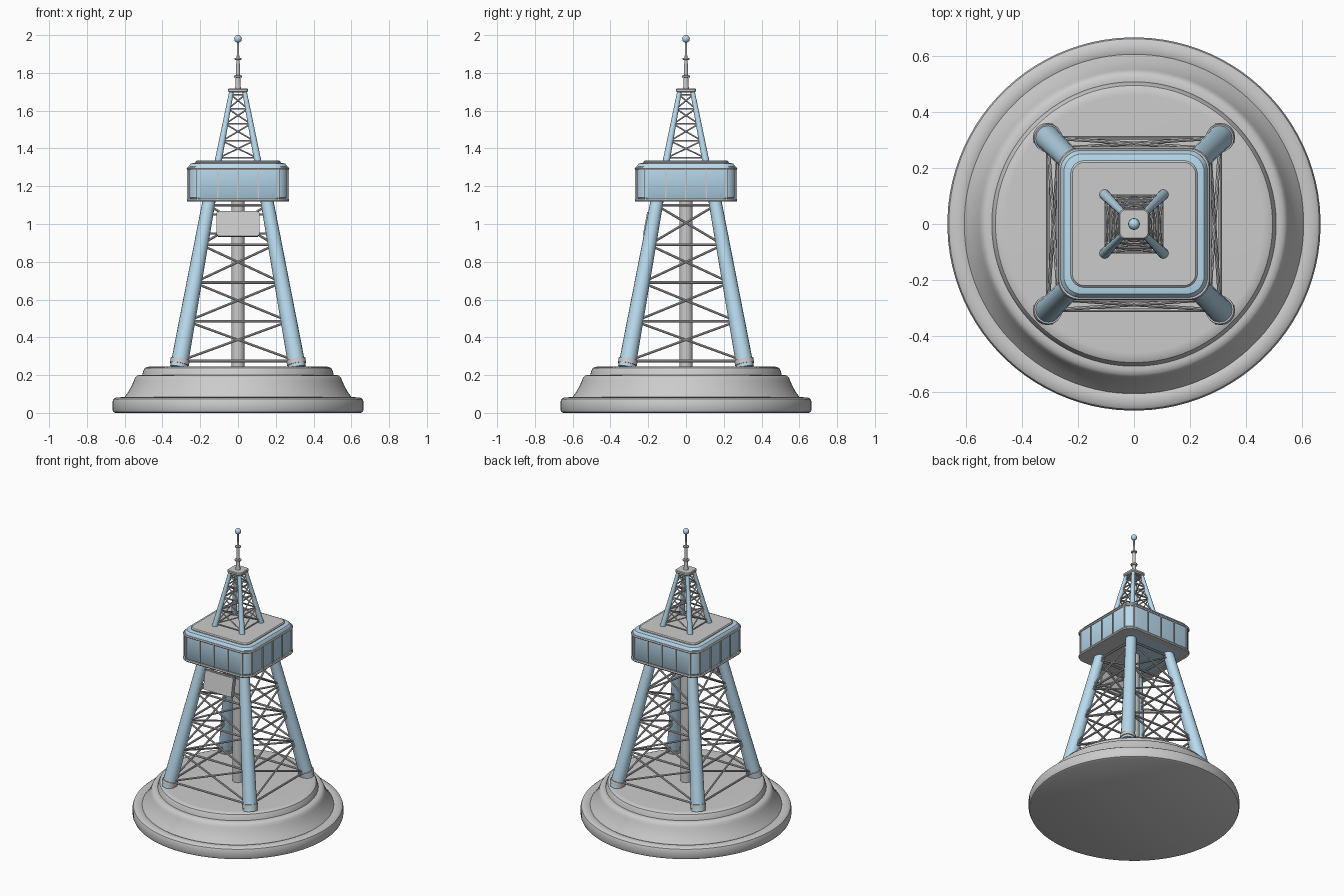
import bpy, bmesh, math
from mathutils import Vector, Matrix

if "Cube" in bpy.data.objects:
    bpy.data.objects.remove(bpy.data.objects["Cube"])

blue = bpy.data.materials.new("pale_blue")
blue.diffuse_color = (0.48, 0.70, 0.85, 1)
blue.use_nodes = True
blue.node_tree.nodes["Principled BSDF"].inputs["Base Color"].default_value = blue.diffuse_color


def finish(name, bm, mat=None, angle=35):
    bmesh.ops.recalc_face_normals(bm, faces=bm.faces[:])
    me = bpy.data.meshes.new(name)
    bm.to_mesh(me)
    bm.free()
    ob = bpy.data.objects.new(name, me)
    bpy.context.collection.objects.link(ob)
    if mat:
        me.materials.append(mat)
    bpy.ops.object.select_all(action='DESELECT')
    ob.select_set(True)
    bpy.context.view_layer.objects.active = ob
    bpy.ops.object.shade_smooth_by_angle(angle=math.radians(angle))
    return ob


def loft(name, levels, n=8, mat=None):
    """Stack of rounded squares (half width, corner radius, z); equal values give a circle."""
    bm = bmesh.new()
    rings = []
    for h, r, z in levels:
        ring = []
        for i in range(4 * n):
            a = (i + 0.5) / n * math.pi / 2
            cx = (h - r) * (1 if math.cos(a) > 0 else -1)
            cy = (h - r) * (1 if math.sin(a) > 0 else -1)
            ring.append(bm.verts.new((cx + r * math.cos(a), cy + r * math.sin(a), z)))
        rings.append(ring)
    for a, b in zip(rings, rings[1:]):
        for i in range(4 * n):
            j = (i + 1) % (4 * n)
            bm.faces.new((a[i], a[j], b[j], b[i]))
    bm.faces.new(rings[0])
    bm.faces.new(rings[-1])
    return finish(name, bm, mat)


def lathe(name, prof, n=8, mat=None):
    return loft(name, [(r, r, z) for r, z in prof], n, mat)


def rod(bm, p, q, r1, r2=None, seg=8):
    p, q = Vector(p), Vector(q)
    d = q - p
    m = Matrix.Translation((p + q) / 2) @ d.to_track_quat('Z', 'Y').to_matrix().to_4x4()
    bmesh.ops.create_cone(bm, cap_ends=True, segments=seg, radius1=r1,
                          radius2=r1 if r2 is None else r2, depth=d.length, matrix=m)


def leg_x(z):
    """Distance of a leg axis from the centre planes at height z."""
    return 0.312 - 0.182 * (z - 0.25) if z < 1.2 else 0.105 - 0.19 * (z - 1.33)


CORNERS = [(1, 1), (-1, 1), (-1, -1), (1, -1)]


def at(c, z):
    return Vector((c[0] * leg_x(z), c[1] * leg_x(z), z))


# Stepped round base
lathe("base", [(0.65, 0), (0.66, 0.005), (0.665, 0.016), (0.665, 0.06), (0.66, 0.073), (0.648, 0.081),
               (0.618, 0.083), (0.605, 0.078), (0.60, 0.085), (0.582, 0.11), (0.565, 0.14), (0.552, 0.17),
               (0.545, 0.187), (0.535, 0.197), (0.52, 0.201), (0.507, 0.201), (0.502, 0.222),
               (0.494, 0.237), (0.48, 0.244), (0.46, 0.245)], 24)


# Legs of both tiers, and foot collars
def legs(name, z1, z2, r1, r2, mat=None):
    bm = bmesh.new()
    for c in CORNERS:
        rod(bm, at(c, z1), at(c, z2), r1, r2, 16)
    finish(name, bm, mat)


legs("lower_legs", 0.24, 1.15, 0.046, 0.034, blue)
legs("upper_legs", 1.32, 1.705, 0.019, 0.012, blue)
legs("foot_collars", 0.258, 0.284, 0.051, 0.051)


# Cross bracing on the four sides of each tier
def lattice(name, zs, r):
    bm = bmesh.new()
    for k in range(4):
        a, b = CORNERS[k], CORNERS[(k + 1) % 4]
        for z in zs:
            rod(bm, at(a, z), at(b, z), r)
        for z0, z1 in zip(zs, zs[1:]):
            rod(bm, at(a, z0), at(b, z1), r * 0.9)
            rod(bm, at(b, z0), at(a, z1), r * 0.9)
    finish(name, bm)


lattice("lower_bracing", (0.275, 0.485, 0.69, 0.89, 1.10), 0.007)
lattice("upper_bracing", (1.35, 1.44, 1.53, 1.61, 1.685), 0.0045)

# Central lift shaft
lathe("lift_shaft", [(0.035, 0.24), (0.035, 1.13)], 6)

# Observation deck: body, rails, roof
loft("deck_body", [(0.22, 0.05, 1.118), (0.25, 0.065, 1.12), (0.264, 0.075, 1.14), (0.264, 0.075, 1.285),
                   (0.262, 0.073, 1.305), (0.25, 0.065, 1.32), (0.225, 0.05, 1.325)], 8, blue)
for name, z in (("deck_lower_rail", 1.125), ("deck_upper_rail", 1.293)):
    loft(name, [(0.25, 0.065, z - 0.007), (0.268, 0.075, z - 0.007), (0.272, 0.079, z),
                (0.268, 0.075, z + 0.007), (0.25, 0.065, z + 0.007)], 8)
loft("deck_roof", [(0.226, 0.05, 1.315), (0.226, 0.05, 1.33), (0.22, 0.045, 1.336)], 8)

# Window mullions around the deck
bm = bmesh.new()
for k in range(4):
    turn = Matrix.Rotation(k * math.pi / 2, 4, 'Z')
    for x in (-0.215, -0.108, 0, 0.108, 0.215):
        y = -0.264 if abs(x) < 0.2 else -0.260
        bmesh.ops.create_cube(bm, size=1, matrix=turn @ Matrix.Translation((x, y, 1.209))
                              @ Matrix.Diagonal((0.008, 0.012, 0.16, 1)))
finish("window_mullions", bm)

# Tilted blank panel on the front, with its bracket behind
tilt = Matrix.Translation((0, -0.202, 1.0)) @ Matrix.Rotation(-0.18, 4, 'X')
bm = bmesh.new()
bmesh.ops.create_cube(bm, size=1, matrix=tilt @ Matrix.Diagonal((0.226, 0.03, 0.135, 1)))
bmesh.ops.bevel(bm, geom=bm.edges[:], offset=0.006, segments=2, affect='EDGES')
finish("front_panel", bm)
bm = bmesh.new()
for z in (0.95, 1.05):
    y = -leg_x(z)
    rod(bm, (-leg_x(z), y, z), (leg_x(z), y, z), 0.006)
finish("panel_brackets", bm)

# Cap plate, mast with collars, and ball
loft("cap_plate", [(0.046, 0.018, 1.695), (0.054, 0.022, 1.702), (0.054, 0.022, 1.713), (0.05, 0.02, 1.717)], 4)
lathe("mast", [(0.017, 1.71), (0.014, 1.73), (0.012, 1.775), (0.021, 1.777), (0.021, 1.786), (0.011, 1.788),
               (0.009, 1.868), (0.018, 1.870), (0.018, 1.878), (0.007, 1.880), (0.005, 1.97)], 4)
bm = bmesh.new()
bmesh.ops.create_uvsphere(bm, u_segments=20, v_segments=12, radius=0.02,
                          matrix=Matrix.Translation((0, 0, 1.98)))
finish("mast_ball", bm, blue)
